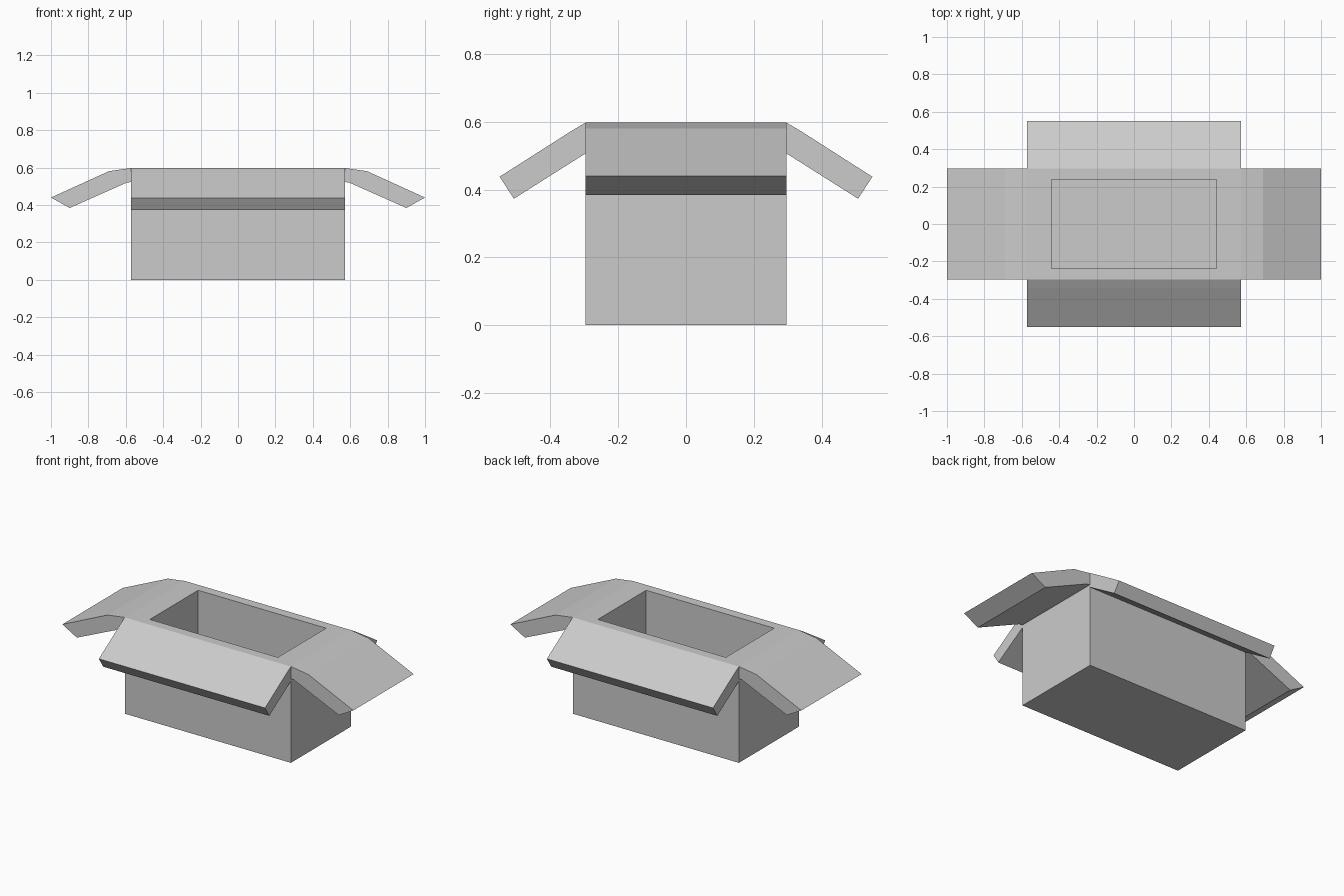
import bpy
import bmesh

if "Cube" in bpy.data.objects:
    bpy.data.objects.remove(bpy.data.objects["Cube"])

HX, HY, H = 0.571, 0.296, 0.598      # outer half sizes and height
IX, IY, FLOOR = 0.44, 0.237, 0.06    # opening half sizes and floor level


def finish(name, bm):
    bmesh.ops.recalc_face_normals(bm, faces=bm.faces)
    mesh = bpy.data.meshes.new(name)
    bm.to_mesh(mesh)
    bm.free()
    obj = bpy.data.objects.new(name, mesh)
    bpy.context.collection.objects.link(obj)
    return obj


# Box body: stacked rectangular loops, outside then down into the opening
bm = bmesh.new()
loops = []
for x, y, z in [(HX, HY, 0), (HX, HY, H), (IX, IY, H), (IX, IY, FLOOR)]:
    loops.append([bm.verts.new((sx * x, sy * y, z))
                  for sx, sy in [(-1, -1), (1, -1), (1, 1), (-1, 1)]])
for a, b in zip(loops, loops[1:]):
    for i in range(4):
        j = (i + 1) % 4
        bm.faces.new((a[i], a[j], b[j], b[i]))
bm.faces.new(loops[0])
bm.faces.new(loops[-1])
finish("box_body", bm)


def flap(name, profile, half_width, axis, sign):
    """Extrude an outward profile; the side against the wall stays open."""
    bm = bmesh.new()
    ends = []
    for w in (-half_width, half_width):
        ends.append([bm.verts.new((sign * d, w, z) if axis == "x" else (w, sign * d, z))
                     for d, z in profile])
    a, b = ends
    for i in range(len(profile) - 1):
        bm.faces.new((a[i], a[i + 1], b[i + 1], b[i]))
    bm.faces.new(a)
    bm.faces.new(b)
    # Outward normals: close temporarily so orientation is unambiguous
    cap = bm.faces.new((a[-1], a[0], b[0], b[-1]))
    bmesh.ops.recalc_face_normals(bm, faces=bm.faces)
    bm.faces.remove(cap)
    mesh = bpy.data.meshes.new(name)
    bm.to_mesh(mesh)
    bm.free()
    bpy.context.collection.objects.link(bpy.data.objects.new(name, mesh))


# Profiles as (distance from centre, height)
long_profile = [(HY, H), (0.34, 0.572), (0.55, 0.438), (0.508, 0.373), (HY, 0.507)]
side_profile = [(HX, H), (0.69, 0.581), (1.0, 0.44), (0.9, 0.384), (0.594, 0.52), (HX, 0.523)]

# Four open lid flaps
flap("front_flap", long_profile, HX, "y", -1)
flap("back_flap", long_profile, HX, "y", 1)
flap("left_flap", side_profile, HY, "x", -1)
flap("right_flap", side_profile, HY, "x", 1)
